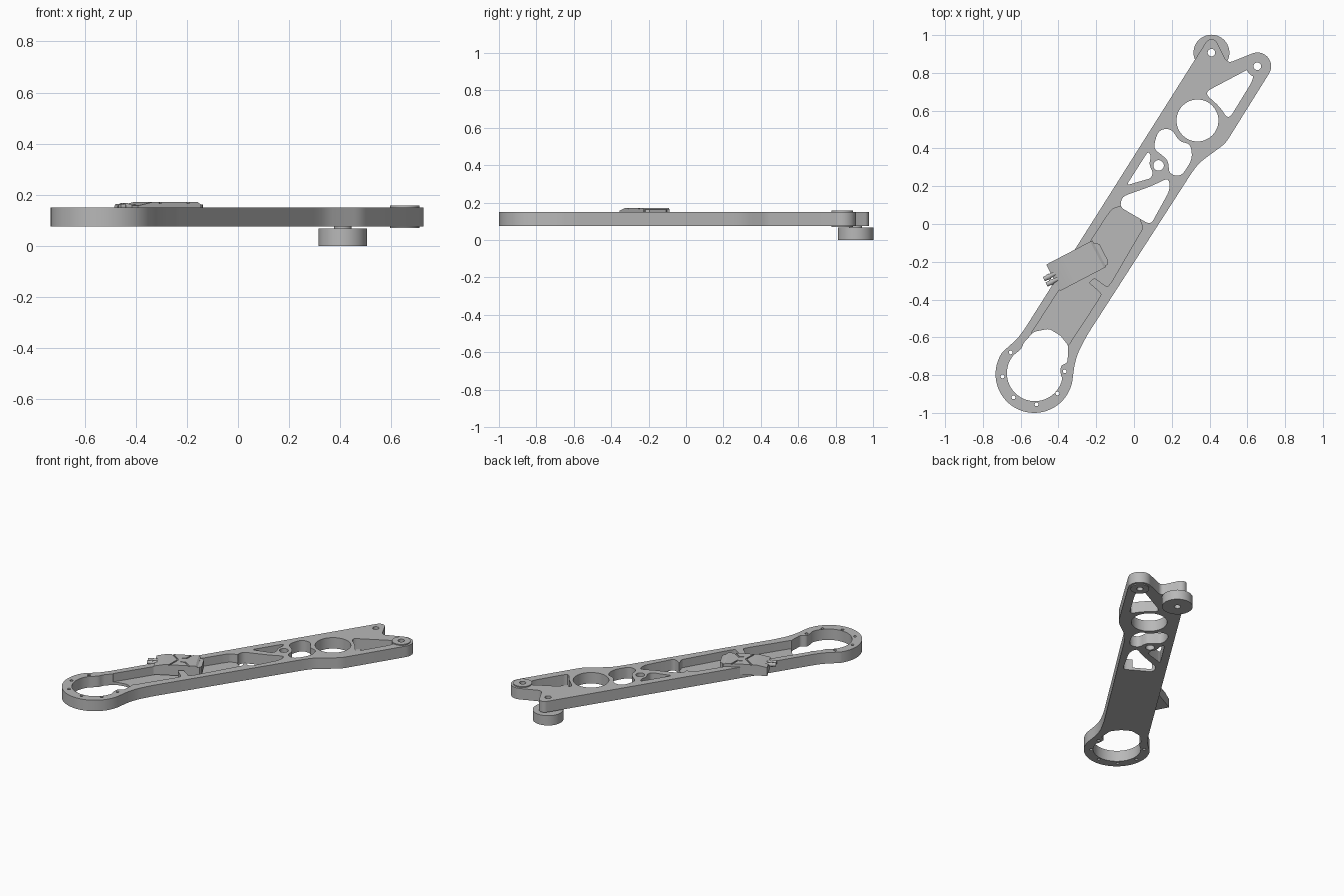
import bpy
import bmesh
from math import cos, sin, radians, atan2
from mathutils import Matrix, Vector

cube = bpy.data.objects.get("Cube")
if cube:
    bpy.data.objects.remove(cube, do_unlink=True)

grey = bpy.data.materials.new("plain grey")
grey.use_nodes = True
grey.diffuse_color = (0.48, 0.48, 0.48, 1)
grey.node_tree.nodes["Principled BSDF"].inputs["Base Color"].default_value = grey.diffuse_color

BOTTOM, FLOOR, TOP = 0.075, 0.093, 0.15


def arc(centre, radius, start, end, steps=32):
    """Points along an arc, angles in degrees."""
    angles = [radians(start + (end - start) * i / steps) for i in range(steps + 1)]
    return [(centre[0] + radius * cos(a), centre[1] + radius * sin(a)) for a in angles]


def circle(centre, radius, steps=32):
    return arc(centre, radius, 0, 360, steps)[:-1]


def rounded(points, reach=0.03, steps=4):
    """Round every corner of a closed outline."""
    pts = [Vector(p) for p in points]
    result = []
    for i, p in enumerate(pts):
        ends = []
        for q in (pts[i - 1], pts[(i + 1) % len(pts)]):
            edge = q - p
            ends.append(p + edge.normalized() * min(reach, edge.length * 0.45))
        for k in range(steps + 1):
            t = k / steps
            result.append(ends[0] * (1 - t) ** 2 + p * 2 * t * (1 - t) + ends[1] * t * t)
    return result


def prisms(name, loops, low, high, matrix=Matrix()):
    """One object holding an upright prism for each outline."""
    bm = bmesh.new()
    for loop in loops:
        face = bm.faces.new([bm.verts.new((p[0], p[1], low)) for p in loop])
        new = bmesh.ops.extrude_face_region(bm, geom=[face])["geom"]
        verts = [v for v in new if isinstance(v, bmesh.types.BMVert)]
        bmesh.ops.translate(bm, verts=verts, vec=(0, 0, high - low))
    bm.transform(matrix)
    bmesh.ops.recalc_face_normals(bm, faces=bm.faces)
    mesh = bpy.data.meshes.new(name)
    bm.to_mesh(mesh)
    bm.free()
    mesh.materials.append(grey)
    obj = bpy.data.objects.new(name, mesh)
    bpy.context.collection.objects.link(obj)
    return obj


def cut(obj, loops, low, high, matrix=Matrix()):
    """Subtract prisms from an object and bake the result."""
    cutter = prisms("cutter", loops, low, high, matrix)
    mod = obj.modifiers.new("cut", "BOOLEAN")
    mod.operation, mod.solver, mod.object = "DIFFERENCE", "EXACT", cutter
    graph = bpy.context.evaluated_depsgraph_get()
    mesh = bpy.data.meshes.new_from_object(obj.evaluated_get(graph))
    obj.modifiers.clear()
    obj.data = mesh
    bpy.data.objects.remove(cutter, do_unlink=True)


def tube(name, centre, radius, bore, low, high):
    obj = prisms(name, [circle(centre, radius, 48)], low, high)
    cut(obj, [circle(centre, bore)], low - 1, high + 1)
    return obj


TIP, SIDE = (0.41, 0.907), (0.653, 0.835)

# Arm outline: ring, straight edge, tip, side lug and back
outline = (arc((-0.528, -0.795), 0.205, -10, -215, 48)
           + [(-0.62, -0.61), (-0.585, -0.565)]
           + arc((0.41, 0.943), 0.035, 145, 30, 10)
           + [(0.495, 0.85)]
           + arc(SIDE, 0.073, 112, -32, 20)
           + [(0.484, 0.426), (0.426, 0.384), (0.347, 0.325), (0.31, 0.278),
              (-0.246, -0.585), (-0.294, -0.675), (-0.315, -0.743)])
arm = prisms("arm", [rounded(outline)], BOTTOM, TOP)

# Large opening in the ring, with its extension towards the pocket
ring_opening = (arc((-0.525, -0.79), 0.148, -10, -220, 40)
                + [(-0.595, -0.66), (-0.585, -0.63), (-0.53, -0.57), (-0.45, -0.555),
                   (-0.39, -0.59), (-0.348, -0.643), (-0.352, -0.735),
                   (-0.388, -0.75), (-0.388, -0.8)])

# Lightening windows along the arm
side_window = [(0.37, 0.695), (0.635, 0.835), (0.632, 0.765), (0.5, 0.55), (0.455, 0.62)]
lobe_window = [(0.1, 0.4), (0.13, 0.5), (0.2, 0.505), (0.24, 0.435), (0.3, 0.425),
               (0.31, 0.345), (0.25, 0.25), (0.185, 0.265), (0.183, 0.33), (0.155, 0.36)]
small_window = [(0.075, 0.385), (0.09, 0.36), (0.08, 0.315), (0.1, 0.275),
                (0.092, 0.243), (-0.04, 0.205)]
corner_window = [(0.185, 0.245), (0.19, 0.18), (0.088, -0.005), (-0.075, 0.09),
                 (-0.063, 0.145), (0.09, 0.2)]
windows = [rounded(ring_opening, 0.015), circle((0.336, 0.548), 0.111, 48),
           rounded(side_window, 0.04), rounded(lobe_window, 0.04),
           rounded(small_window, 0.02), rounded(corner_window, 0.03)]
bolt_holes = [(-0.696, -0.807), (-0.653, -0.68), (-0.638, -0.918),
              (-0.516, -0.955), (-0.405, -0.897), (-0.367, -0.78)]
windows += [circle(c, 0.01, 16) for c in bolt_holes]
windows += [circle(TIP, 0.02), circle(SIDE, 0.02), circle((0.13, 0.31), 0.028)]
cut(arm, windows, -1, 1)

# Pocket in the top face, open to the ring and the corner window
pocket = [(-0.545, -0.58), (-0.145, 0.04), (-0.115, 0.08), (-0.05, 0.1), (0.04, 0.05),
          (0.032, 0.02), (0.048, -0.02), (-0.115, -0.3), (-0.14, -0.335), (-0.21, -0.285),
          (-0.24, -0.31), (-0.172, -0.37), (-0.195, -0.41), (-0.349, -0.645), (-0.42, -0.64)]
cut(arm, [rounded(pocket, 0.012)], FLOOR, 1)

# Pivot bushing in the side lug, foot pad and its spacer under the tip
parts = [arm,
         tube("side_bushing", SIDE, 0.058, 0.02, 0.069, 0.157),
         tube("foot_pad", TIP, 0.095, 0.02, 0, 0.067),
         tube("foot_spacer", TIP, 0.035, 0.02, 0.06, 0.08)]

# Control module, set across the arm
place = Matrix.Translation((-0.306, -0.221, 0)) @ Matrix.Rotation(atan2(0.463, 0.886), 4, "Z")
sideways = place @ Matrix.Rotation(radians(90), 4, "X")
profile = [(-0.138, 0.1), (0.138, 0.1), (0.138, 0.163), (0.125, 0.172),
           (-0.07, 0.172), (-0.138, 0.157)]
module = prisms("control_module", [profile], -0.079, 0.079, sideways)


def groove(path, du, dv):
    return path + [(u + du, v + dv) for u, v in reversed(path)]


# Decorative grooves on the module lid
chevron = groove([(-0.05, 0.09), (0, 0), (-0.05, -0.09)], 0.01, 0)
grooves = [chevron]
for s in (1, -1):
    grooves.append(groove([(0.085, s * 0.09), (0.05, s * 0.032), (0.02, s * 0.032)],
                          0.007, -s * 0.007))
cut(module, grooves, 0.166, 0.3, place)
parts.append(module)

# End cap and cable plugs of the module
cap = [(0.13, -0.072), (0.148, -0.072), (0.162, -0.055), (0.162, 0.045), (0.145, 0.06), (0.13, 0.06)]
parts.append(prisms("module_end_cap", [cap], 0.11, 0.162, place))
along = place @ Matrix.Rotation(radians(90), 4, "Y")
for label, v in (("left", 0.016), ("right", -0.016)):
    parts.append(prisms("cable_plug_" + label, [circle((-0.152, v), 0.012, 16)],
                        -0.185, -0.12, along))
    parts.append(prisms("plug_collar_" + label, [circle((-0.152, v), 0.015, 16)],
                        -0.165, -0.15, along))

# Smooth shading with sharp edges kept
bpy.ops.object.select_all(action="DESELECT")
for obj in parts:
    obj.select_set(True)
bpy.context.view_layer.objects.active = arm
bpy.ops.object.shade_smooth_by_angle(angle=radians(30))
